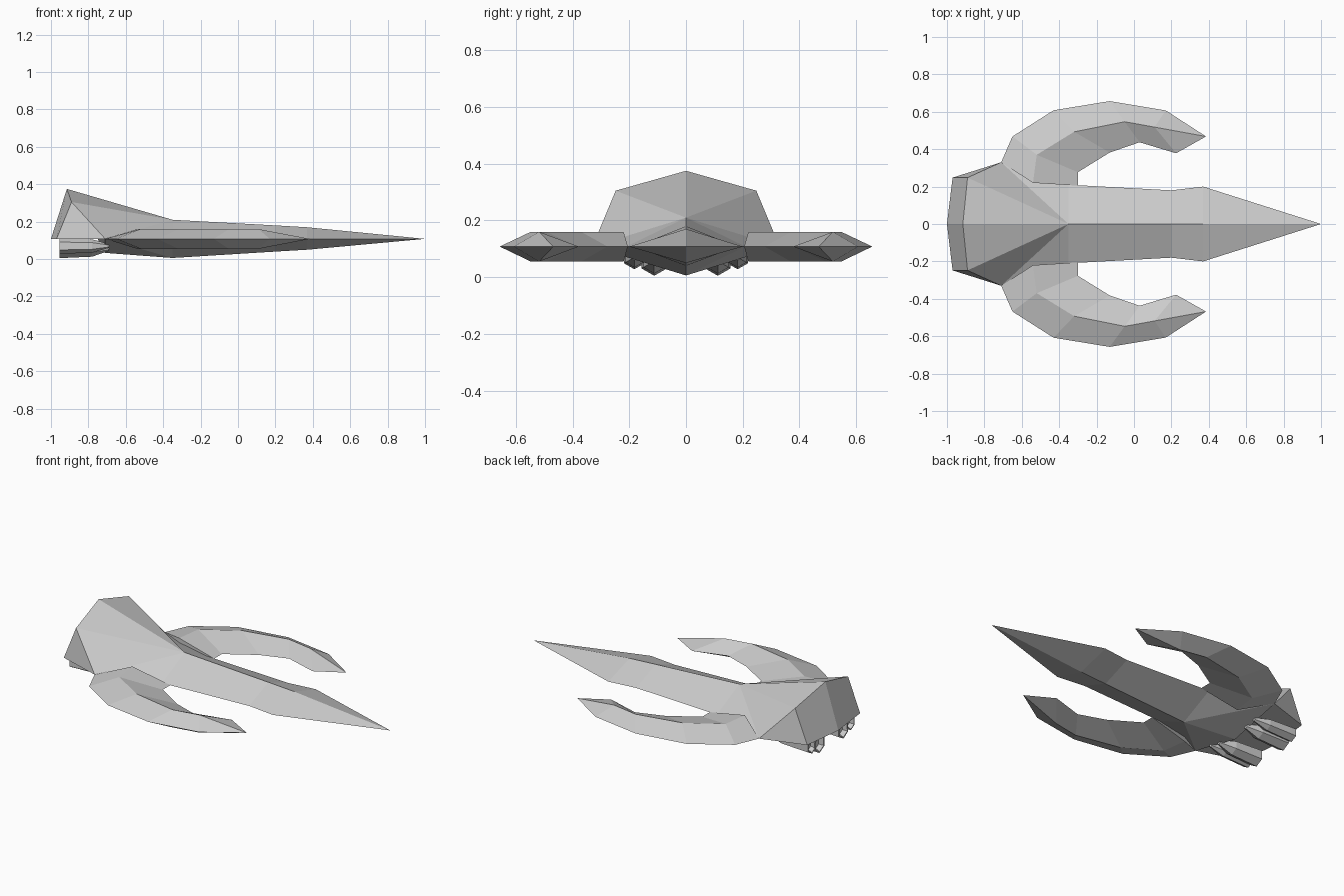
import bpy, bmesh, math

if "Cube" in bpy.data.objects:
    bpy.data.objects.remove(bpy.data.objects["Cube"])


def make_object(name, verts, faces, mirror=True):
    me = bpy.data.meshes.new(name)
    me.from_pydata(verts, [], faces)
    bm = bmesh.new()
    bm.from_mesh(me)
    bmesh.ops.recalc_face_normals(bm, faces=bm.faces)
    bm.to_mesh(me)
    bm.free()
    ob = bpy.data.objects.new(name, me)
    bpy.context.collection.objects.link(ob)
    if mirror:
        mod = ob.modifiers.new("mirror", 'MIRROR')
        mod.use_axis = (False, True, False)
        mod.merge_threshold = 0.0005
    return ob


def loft(rings):
    """Join equal-sized rings with quads and close both ends."""
    n = len(rings[0])
    verts = [p for r in rings for p in r]
    faces = [(k * n + i, k * n + (i + 1) % n, (k + 1) * n + (i + 1) % n, (k + 1) * n + i)
             for k in range(len(rings) - 1) for i in range(n)]
    faces += [tuple(range(n)), tuple((len(rings) - 1) * n + i for i in range(n))]
    return verts, faces


MID = 0.108

# Hull: half of a faceted dart with a raised stern, mirrored across y = 0
p = {
    'tip': (1.0, 0, MID),
    'top_f': (0.37, 0, 0.17), 'side_f': (0.37, 0.2, MID), 'bot_f': (0.37, 0, 0.05),
    'top_n': (0.2, 0, 0.18), 'side_n': (0.2, 0.18, MID), 'bot_n': (0.2, 0, 0.04),
    'top_m': (-0.35, 0, 0.21), 'side_m': (-0.35, 0.21, MID), 'bot_m': (-0.35, 0, 0.006),
    'hip': (-0.71, 0.33, MID), 'bot_h': (-0.71, 0, 0.033), 'step': (-0.75, 0, MID),
    'ridge': (-0.915, 0, 0.375), 'shoulder': (-0.89, 0.248, 0.305),
    'stern': (-1.0, 0, MID), 'stern_side': (-0.97, 0.248, MID),
}
names = list(p)
faces = ["tip top_f side_f", "tip side_f bot_f",
         "top_f top_n side_n side_f", "bot_f side_f side_n bot_n",
         "top_n top_m side_m side_n", "bot_n side_n side_m bot_m",
         "top_m shoulder hip", "top_m hip side_m", "top_m ridge shoulder",
         "bot_m side_m hip", "bot_m hip bot_h", "bot_h hip step",
         "step hip stern_side stern", "shoulder stern_side hip",
         "ridge stern stern_side shoulder"]
make_object("hull", list(p.values()),
            [tuple(names.index(w) for w in f.split()) for f in faces])

# Curved side prongs: outer edge, ridge and inner edge at each station
stations = [
    ((-0.71, 0.33), (-0.54, 0.22), (-0.30, 0.205)),
    ((-0.65, 0.468), (-0.52, 0.37), (-0.30, 0.277)),
    ((-0.43, 0.608), (-0.32, 0.493), (-0.13, 0.382)),
    ((-0.13, 0.657), (-0.05, 0.547), (0.03, 0.437)),
    ((0.17, 0.607), (0.11, 0.518), (0.225, 0.378)),
]
rings = [[(*o, MID), (*r, 0.16), (*i, MID), (*r, 0.055)] for o, r, i in stations]
verts, faces = loft(rings)
last = len(verts) - 4
faces.pop()
verts.append((0.385, 0.468, MID))
faces += [(last + i, last + (i + 1) % 4, last + 4) for i in range(4)]
make_object("side_prongs", verts, faces)


# Engine pods under the stern, with recessed nozzles
def pod(name, y, z, r):
    prof = [(-0.93, 0.6), (-0.955, 0.85), (-0.955, 1.0), (-0.78, 0.85), (-0.69, 0.25)]
    rings = [[(x, y + r * s * math.sin(a), z - r * s * math.cos(a))
              for a in [i * math.pi / 3 for i in range(6)]] for x, s in prof]
    make_object(name, *loft(rings))


pod("inner_engines", 0.112, 0.057, 0.052)
pod("outer_engines", 0.182, 0.07, 0.042)
